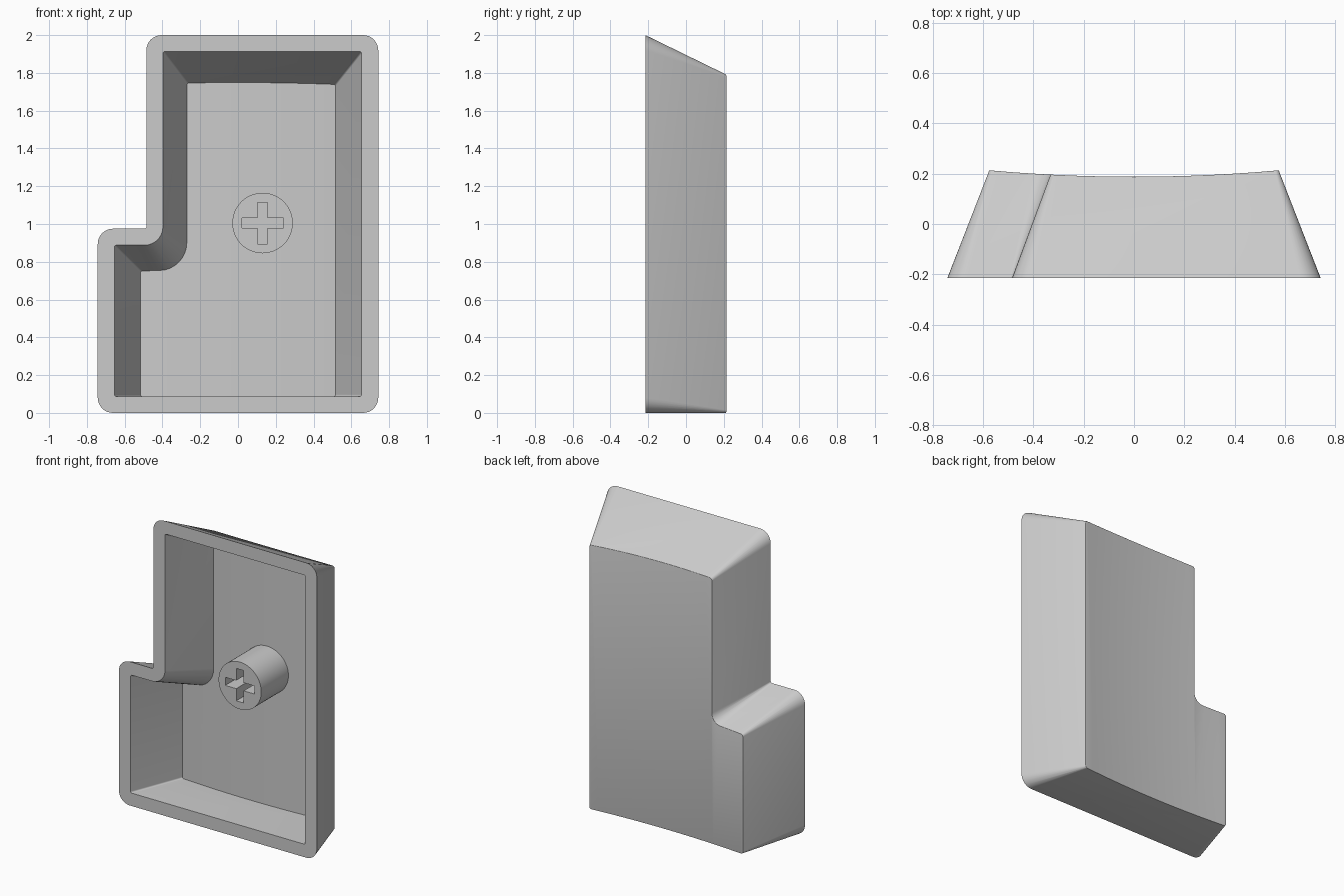
import bpy, bmesh, math
from mathutils import Vector, Matrix

if "Cube" in bpy.data.objects:
    bpy.data.objects.remove(bpy.data.objects["Cube"])

FRONT, BACK = -0.215, 0.215
WALL = 0.0875
DISH_RADIUS = 6.5

grey = bpy.data.materials.new("light grey plastic")
grey.use_nodes = True
grey.diffuse_color = (0.6, 0.6, 0.6, 1)
grey.node_tree.nodes["Principled BSDF"].inputs["Base Color"].default_value = grey.diffuse_color


def add_object(name, bm):
    bmesh.ops.recalc_face_normals(bm, faces=bm.faces)
    mesh = bpy.data.meshes.new(name)
    bm.to_mesh(mesh)
    bm.free()
    mesh.materials.append(grey)
    obj = bpy.data.objects.new(name, mesh)
    bpy.context.collection.objects.link(obj)
    return obj


def combine(obj, tool, operation):
    """Apply a boolean and discard the tool."""
    mod = obj.modifiers.new("boolean", 'BOOLEAN')
    mod.operation, mod.solver, mod.object = operation, 'EXACT', tool
    bpy.context.view_layer.objects.active = obj
    bpy.ops.object.modifier_apply(modifier=mod.name)
    bpy.data.objects.remove(tool)


def outline(y, inset, steps=8):
    """Stepped outline with rounded corners, tapering towards the back."""
    t = (y - FRONT) / (BACK - FRONT)
    side = 0.7425 - 0.1675 * t - inset
    notch_x = -0.485 + 0.16 * t + inset
    notch_z = 0.975 - 0.165 * t - inset
    top, bottom = 2 - 0.21 * t - inset, inset
    convex = 0.01 if inset else 0.08 - 0.065 * t
    concave = 0.01 + 0.06 * t + inset
    corners = [(-side, bottom, convex), (side, bottom, convex), (side, top, convex),
               (notch_x, top, convex), (notch_x, notch_z, concave), (-side, notch_z, convex)]
    ring = []
    for i, (x, z, r) in enumerate(corners):
        p = Vector((x, z))
        to_prev = (Vector(corners[i - 1][:2]) - p).normalized()
        to_next = (Vector(corners[(i + 1) % 6][:2]) - p).normalized()
        for k in range(steps + 1):
            a = math.pi / 2 * k / steps
            q = p + r * (to_prev * (1 - math.sin(a)) + to_next * (1 - math.cos(a)))
            ring.append((q.x, y, q.y))
    return ring


def tapered_block(name, back, front, inset):
    bm = bmesh.new()
    rings = [[bm.verts.new(c) for c in outline(y, inset)] for y in (front, back)]
    n = len(rings[0])
    for i in range(n):
        j = (i + 1) % n
        bm.faces.new((rings[0][i], rings[0][j], rings[1][j], rings[1][i]))
    for ring in rings:
        bm.faces.new(ring)
    return add_object(name, bm)


def rod(name, radius, x, z, y0, y1, segments=64):
    bm = bmesh.new()
    bmesh.ops.create_cone(bm, cap_ends=True, segments=segments, radius1=radius, radius2=radius,
                          depth=y1 - y0, matrix=Matrix.Translation((x, (y0 + y1) / 2, z))
                          @ Matrix.Rotation(math.pi / 2, 4, 'X'))
    return add_object(name, bm)


def box(name, centre, size):
    bm = bmesh.new()
    bmesh.ops.create_cube(bm, size=1, matrix=Matrix.Translation(centre) @ Matrix.Diagonal((*size, 1)))
    return add_object(name, bm)


def scoop(obj, y_mid):
    """Cut the shallow concave sweep across the back."""
    bm = bmesh.new()
    bmesh.ops.create_cone(bm, cap_ends=True, segments=720, radius1=DISH_RADIUS, radius2=DISH_RADIUS,
                          depth=4, matrix=Matrix.Translation((0, y_mid + DISH_RADIUS, 1)))
    combine(obj, add_object("scoop_cutter", bm), 'DIFFERENCE')


# Outer shell with dished back and softened back rim
cap = tapered_block("keycap_shell", 0.26, FRONT, 0)
scoop(cap, 0.188)
bm = bmesh.new()
bm.from_mesh(cap.data)
rim = [e for e in bm.edges if len(e.link_faces) == 2 and all(v.co.y > 0.17 for v in e.verts)
       and e.calc_face_angle() > math.radians(40)]
bmesh.ops.bevel(bm, geom=rim, offset=0.008, segments=3, profile=0.5, affect='EDGES', clamp_overlap=True)
bm.to_mesh(cap.data)
bm.free()

# Hollow inside
hollow = tapered_block("hollow_cutter", 0.2, FRONT - 0.02, WALL)
scoop(hollow, 0.12)
combine(cap, hollow, 'DIFFERENCE')

# Mounting stem with cross-shaped socket
STEM_X, STEM_Z = 0.13, 1.005
stem = rod("mounting_stem", 0.16, STEM_X, STEM_Z, -0.165, 0.14)
for size in ((0.22, 0.3, 0.055), (0.055, 0.3, 0.22)):
    combine(stem, box("socket_cutter", (STEM_X, -0.03, STEM_Z), size), 'DIFFERENCE')

# Shading
for obj in (cap, stem):
    bpy.ops.object.select_all(action='DESELECT')
    obj.select_set(True)
    bpy.context.view_layer.objects.active = obj
    bpy.ops.object.shade_smooth_by_angle(angle=math.radians(30))
